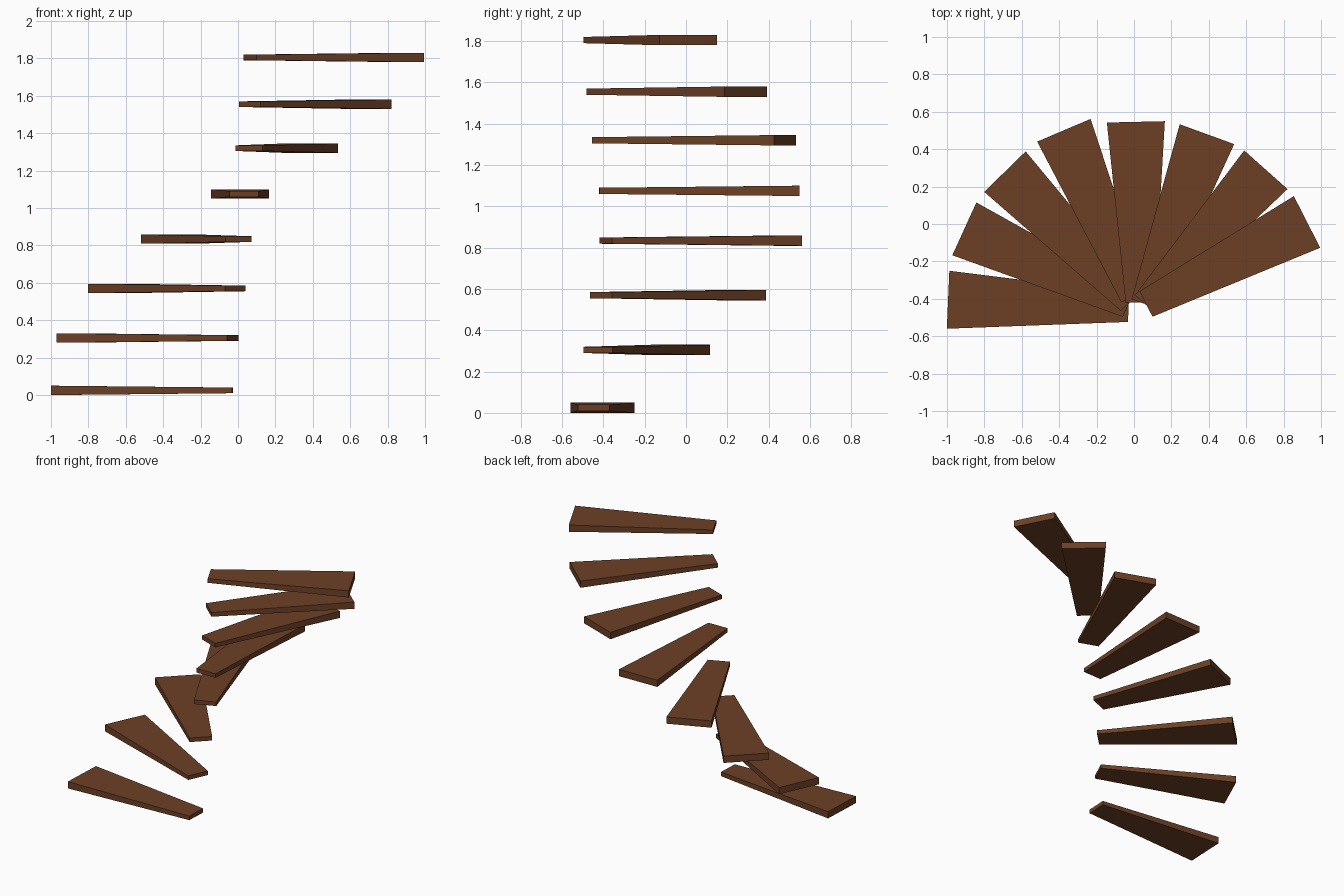
import bpy, bmesh, math

if "Cube" in bpy.data.objects:
    bpy.data.objects.remove(bpy.data.objects["Cube"])

wood = bpy.data.materials.new("dark_brown_wood")
wood.diffuse_color = (0.150, 0.051, 0.019, 1)
wood.use_nodes = True
wood.node_tree.nodes["Principled BSDF"].inputs["Base Color"].default_value = wood.diffuse_color

LENGTH = 0.966
INNER_W, INNER_T = 0.153, 0.030   # narrow end
OUTER_W, OUTER_T = 0.310, 0.050   # wide end


def add_tread(name, outer_x, outer_y, z_mid, angle):
    """Wedge-shaped tread: a cube whose inner end is narrower and thinner."""
    bm = bmesh.new()
    bmesh.ops.create_cube(bm, size=1)
    for v in bm.verts:
        outer = v.co.x > 0
        v.co.x = 0 if outer else -LENGTH
        v.co.y *= OUTER_W if outer else INNER_W
        v.co.z *= OUTER_T if outer else INNER_T
    mesh = bpy.data.meshes.new(name)
    bm.to_mesh(mesh)
    bm.free()
    mesh.materials.append(wood)
    ob = bpy.data.objects.new(name, mesh)
    ob.location = (outer_x, outer_y, z_mid)
    ob.rotation_euler.z = math.radians(angle)
    bpy.context.collection.objects.link(ob)


# Floating treads of the spiral: middle of outer end, height, direction
treads = [
    (-0.994, -0.405, 0.025, 177.5),
    (-0.907, -0.026, 0.305, 155.5),
    (-0.690, 0.280, 0.570, 134.3),
    (-0.375, 0.501, 0.834, 113.0),
    (0.010, 0.546, 1.075, 91.3),
    (0.390, 0.480, 1.320, 70.0),
    (0.705, 0.290, 1.555, 48.3),
    (0.925, 0.011, 1.805, 27.0),
]
for i, (x, y, z, a) in enumerate(treads):
    add_tread(f"stair_tread_{i + 1}", x, y, z, a)
